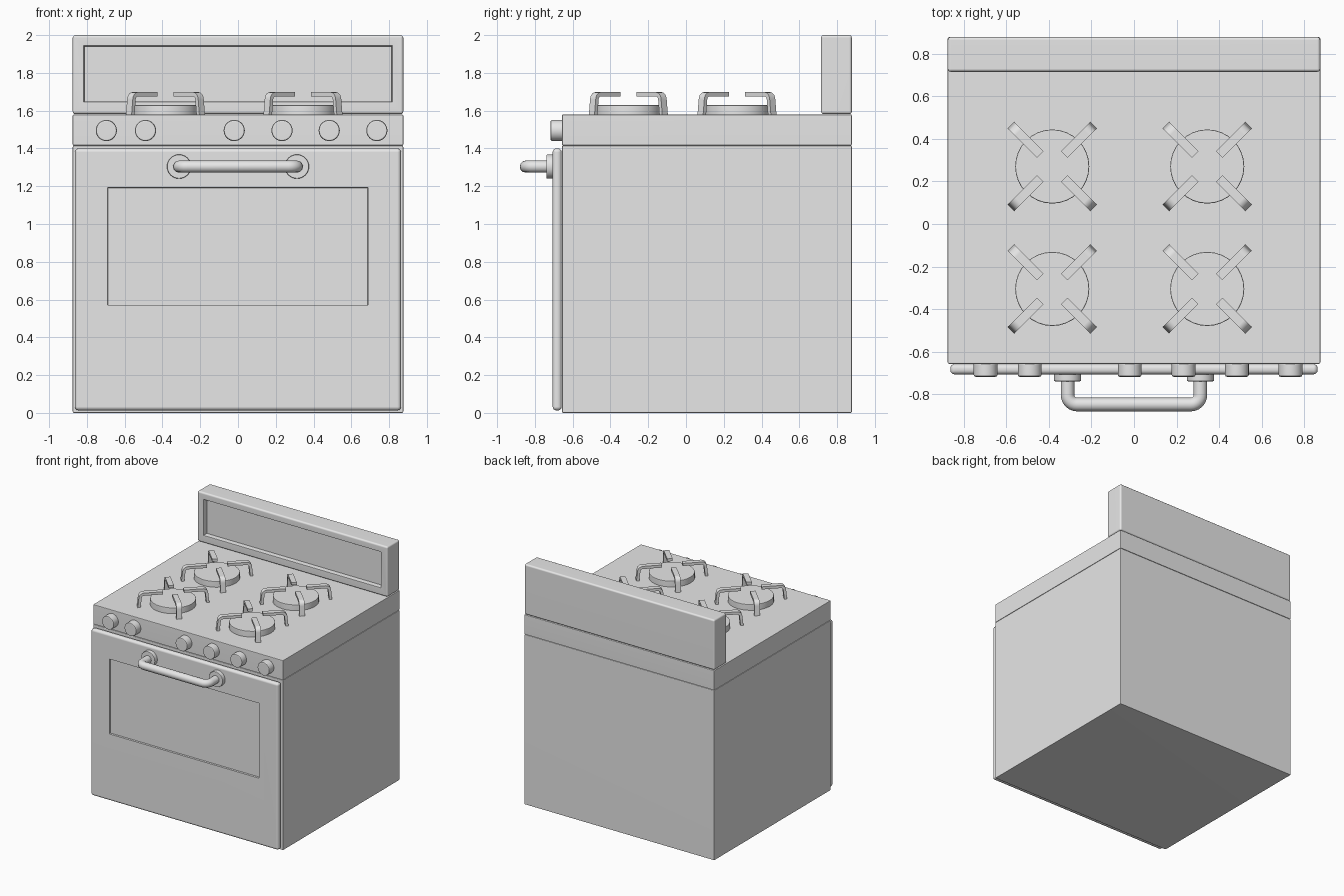
import bpy, bmesh
from math import sin, cos, pi, radians
from mathutils import Matrix, Vector

cube = bpy.data.objects.get("Cube")
if cube:
    bpy.data.objects.remove(cube, do_unlink=True)

grey = bpy.data.materials.new("plain_grey")
grey.use_nodes = True
grey.diffuse_color = (0.8, 0.8, 0.8, 1)
grey.node_tree.nodes["Principled BSDF"].inputs["Base Color"].default_value = (0.8, 0.8, 0.8, 1)


def smooth(obj):
    bpy.ops.object.select_all(action='DESELECT')
    obj.select_set(True)
    bpy.context.view_layer.objects.active = obj
    bpy.ops.object.shade_smooth_by_angle(angle=radians(35))


def finish(bm, name):
    """Turn a bmesh into a named, smooth shaded object."""
    bmesh.ops.recalc_face_normals(bm, faces=bm.faces)
    mesh = bpy.data.meshes.new(name)
    bm.to_mesh(mesh)
    bm.free()
    obj = bpy.data.objects.new(name, mesh)
    bpy.context.collection.objects.link(obj)
    mesh.materials.append(grey)
    smooth(obj)
    weighted = obj.modifiers.new("clean_shading", 'WEIGHTED_NORMAL')
    weighted.keep_sharp = True
    return obj


def box(name, lo, hi, bevel, segments=3, panel=None, steps=()):
    """Rounded box; panel = (x0, x1, z0, z1) sinks a field into its front."""
    lo, hi = Vector(lo), Vector(hi)
    bm = bmesh.new()
    bmesh.ops.create_cube(bm, size=1)
    for v in bm.verts:
        v.co = (lo + hi) / 2 + v.co * (hi - lo)
    bmesh.ops.bevel(bm, geom=bm.edges[:], offset=bevel, segments=segments,
                    profile=0.5, affect='EDGES')
    if panel:
        bm.normal_update()
        front = max((f for f in bm.faces if f.normal.y < -0.99), key=lambda f: f.calc_area())
        bmesh.ops.inset_region(bm, faces=[front], thickness=0.01)
        middle = front.calc_center_median()
        x0, x1, z0, z1 = panel
        for v in front.verts:
            v.co.x = x0 if v.co.x < middle.x else x1
            v.co.z = z0 if v.co.z < middle.z else z1
        for thickness, depth in steps:
            bm.normal_update()
            bmesh.ops.inset_region(bm, faces=[front], thickness=thickness, depth=-depth)
    return finish(bm, name)


def disc(name, centre, radius, height, bevel, facing_front=False):
    """Cylinder standing on its centre point, with a rounded outer rim."""
    bm = bmesh.new()
    bmesh.ops.create_cone(bm, cap_ends=True, segments=32, radius1=radius,
                          radius2=radius, depth=height,
                          matrix=Matrix.Translation((0, 0, height / 2)))
    rim = [e for e in bm.edges if all(v.co.z > height * 0.9 for v in e.verts)]
    bmesh.ops.bevel(bm, geom=rim, offset=bevel, segments=2, profile=0.5, affect='EDGES')
    turn = Matrix.Rotation(pi / 2, 4, 'X') if facing_front else Matrix()
    bm.transform(Matrix.Translation(centre) @ turn)
    return finish(bm, name)


def grate(name, centre):
    """Four bent arms around a burner, each an extruded strip profile."""
    width, thick, bend = 0.042, 0.022, 0.04
    top, reach = 0.118, 0.266
    arc = [pi / 2 * i / 5 for i in range(6)]
    corner = Vector((reach - bend, top - bend))

    def edge(r):
        return [corner + Vector((cos(a), sin(a))) * r for a in arc]

    outer = [Vector((0.275, -0.005))] + edge(bend) + [Vector((0.08, top))]
    inner = [Vector((0.275 - thick, -0.005))] + edge(bend - thick) + [Vector((0.08, top - thick))]
    outline = outer + inner[::-1]
    bm = bmesh.new()
    for k in range(4):
        turn = Matrix.Rotation(pi / 4 + k * pi / 2, 4, 'Z')
        sides = [[bm.verts.new(turn @ Vector((p.x, y, p.y))) for p in outline]
                 for y in (-width / 2, width / 2)]
        n, m = len(outline), len(outer)
        for i in range(n):
            j = (i + 1) % n
            bm.faces.new((sides[0][i], sides[0][j], sides[1][j], sides[1][i]))
        for side in sides:
            for i in range(m - 1):
                bm.faces.new((side[i], side[i + 1], side[n - 2 - i], side[n - 1 - i]))
    bm.transform(Matrix.Translation(centre))
    return finish(bm, name)


# Cabinet, cooktop and raised back panel
FRONT, BACK, HALF = -0.657, 0.878, 0.875
TOP = 1.58
box("oven_body", (-HALF, FRONT, 0), (HALF, BACK, 1.415), 0.007, 2)
box("cooktop", (-HALF, FRONT, 1.415), (HALF, BACK, TOP), 0.007, 2)
box("back_panel", (-HALF, 0.715, 1.582), (HALF, BACK, 2.0), 0.014, 3,
    (-0.82, 0.82, 1.642, 1.947), ((0.004, 0.001), (0.005, 0.006), (0.001, 0.03)))

# Oven door with its sunken window
box("oven_door", (-0.863, -0.706, 0.013), (0.863, FRONT - 0.001, 1.4), 0.02, 4,
    (-0.69, 0.688, 0.57, 1.193), ((0.002, 0.015),))

# Control knobs
for i, x in enumerate((-0.697, -0.49, -0.02, 0.233, 0.483, 0.735)):
    disc(f"knob_{i + 1}", (x, FRONT + 0.005, 1.495), 0.056, 0.066, 0.01, True)

# Burners and grates
for row, y in (("front", -0.305), ("back", 0.27)):
    for side, x in (("right", -0.384), ("left", 0.344)):
        disc(f"{row}_{side}_burner", (x, y, TOP - 0.005), 0.174, 0.054, 0.006)
        grate(f"{row}_{side}_grate", (x, y, TOP))

# Door handle: flanges and a bent round bar
HANDLE_X, HANDLE_Z, BAR_Y, BEND = 0.312, 1.304, -0.848, 0.045
for side, s in (("right", -1), ("left", 1)):
    disc(f"{side}_handle_flange", (s * HANDLE_X, -0.7, HANDLE_Z), 0.064, 0.039, 0.006, True)

half = [(HANDLE_X, -0.71)]
for i in range(7):
    a = pi / 2 * i / 6
    half.append((HANDLE_X - BEND + BEND * cos(a), BAR_Y + BEND - BEND * sin(a)))
path = half + [(-x, y) for x, y in reversed(half)]
curve = bpy.data.curves.new("door_handle", 'CURVE')
curve.dimensions = '3D'
curve.bevel_depth = 0.032
curve.bevel_resolution = 4
curve.use_fill_caps = True
spline = curve.splines.new('POLY')
spline.points.add(len(path) - 1)
for point, (x, y) in zip(spline.points, path):
    point.co = (x, y, HANDLE_Z, 1)
handle = bpy.data.objects.new("door_handle", curve)
bpy.context.collection.objects.link(handle)
curve.materials.append(grey)
bpy.ops.object.select_all(action='DESELECT')
handle.select_set(True)
bpy.context.view_layer.objects.active = handle
bpy.ops.object.convert(target='MESH')
smooth(bpy.context.view_layer.objects.active)
